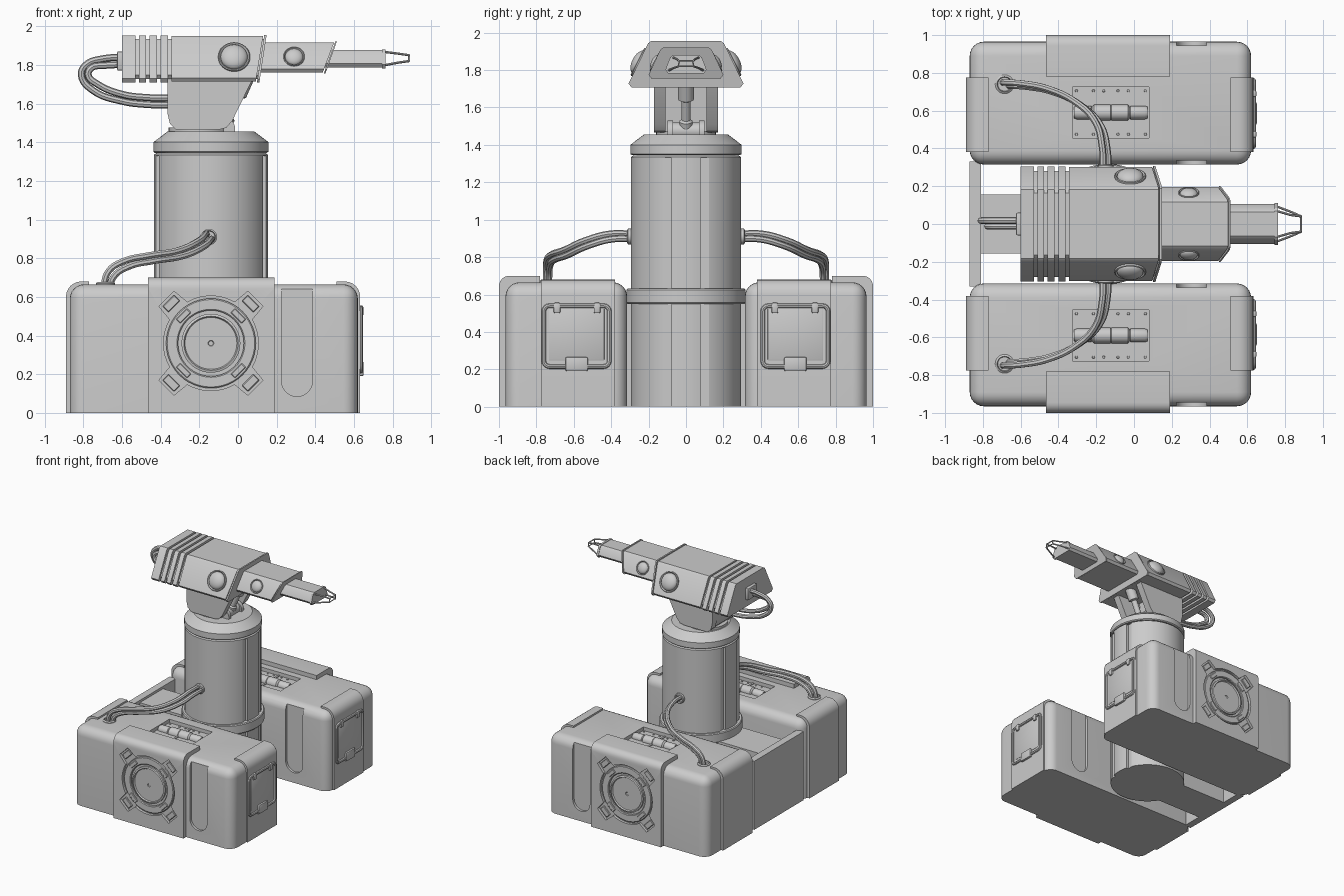
import bpy, bmesh, math
from mathutils import Vector, Matrix

if "Cube" in bpy.data.objects:
    bpy.data.objects.remove(bpy.data.objects["Cube"])

def finish(name, bm, mirror=False):
    bmesh.ops.recalc_face_normals(bm, faces=bm.faces)
    me = bpy.data.meshes.new(name)
    bm.to_mesh(me)
    bm.free()
    ob = bpy.data.objects.new(name, me)
    bpy.context.collection.objects.link(ob)
    return dress(ob, mirror)

def dress(ob, mirror):
    bpy.ops.object.select_all(action='DESELECT')
    ob.select_set(True)
    bpy.context.view_layer.objects.active = ob
    bpy.ops.object.shade_smooth_by_angle(angle=math.radians(32))
    if mirror:
        m = ob.modifiers.new("mirror", 'MIRROR')
        m.use_axis = (False, True, False)
    return ob

def box(name, lo, hi, mirror=False, bevel=0, segs=2, keep_bottom=False, rot=None):
    lo, hi = Vector(lo), Vector(hi)
    bm = bmesh.new()
    bmesh.ops.create_cube(bm, size=1)
    bmesh.ops.scale(bm, vec=hi - lo, verts=bm.verts)
    if bevel:
        es = [e for e in bm.edges if not (keep_bottom and all(v.co.z < 0 for v in e.verts))]
        bmesh.ops.bevel(bm, geom=es, offset=bevel, segments=segs, profile=0.5, affect='EDGES')
    bm.transform(Matrix.Translation((lo + hi) / 2) @ (rot or Matrix()))
    return finish(name, bm, mirror)

def prism(name, pts, axis, a, b, mirror=False):
    """Extrude a 2D outline along x (y,z points) or y (x,z points)."""
    bm = bmesh.new()
    def put(p, t):
        return bm.verts.new((t, p[0], p[1]) if axis == 'x' else (p[0], t, p[1]))
    r0, r1 = [put(p, a) for p in pts], [put(p, b) for p in pts]
    n = len(pts)
    bm.faces.new(r0)
    bm.faces.new(r1)
    for i in range(n):
        bm.faces.new((r0[i], r0[(i + 1) % n], r1[(i + 1) % n], r1[i]))
    return finish(name, bm, mirror)

def lathe(name, prof, at=(0, 0, 0), axis=(0, 0, 1), n=48, mirror=False):
    bm = bmesh.new()
    rings = [[bm.verts.new((r * math.cos(2 * math.pi * i / n), r * math.sin(2 * math.pi * i / n), h))
              for i in range(n)] for r, h in prof]
    for p, q in zip(rings, rings[1:]):
        for i in range(n):
            bm.faces.new((p[i], p[(i + 1) % n], q[(i + 1) % n], q[i]))
    bmesh.ops.remove_doubles(bm, verts=bm.verts, dist=1e-5)
    bm.transform(Matrix.Translation(at) @ Vector(axis).to_track_quat('Z', 'Y').to_matrix().to_4x4())
    return finish(name, bm, mirror)

def tube(name, pts, r, mirror=False, cyclic=False, kind='BEZIER'):
    cu = bpy.data.curves.new(name, 'CURVE')
    cu.dimensions, cu.bevel_depth, cu.bevel_resolution = '3D', r, 2
    cu.use_fill_caps, cu.resolution_u = True, 6
    sp = cu.splines.new(kind)
    if kind == 'BEZIER':
        sp.bezier_points.add(len(pts) - 1)
        for bp, p in zip(sp.bezier_points, pts):
            bp.co, bp.handle_left_type, bp.handle_right_type = p, 'AUTO', 'AUTO'
    else:
        sp.points.add(len(pts) - 1)
        for q, p in zip(sp.points, pts):
            q.co = (*p, 1)
    sp.use_cyclic_u = cyclic
    ob = bpy.data.objects.new(name, cu)
    bpy.context.collection.objects.link(ob)
    bpy.ops.object.select_all(action='DESELECT')
    ob.select_set(True)
    bpy.context.view_layer.objects.active = ob
    bpy.ops.object.convert(target='MESH')
    return dress(bpy.context.view_layer.objects.active, mirror)

def cut(ob, *cutters):
    for c in cutters:
        m = ob.modifiers.new("cut", 'BOOLEAN')
        m.operation, m.solver, m.object = 'DIFFERENCE', 'EXACT', c
        bpy.context.view_layer.objects.active = ob
        bpy.ops.object.modifier_move_to_index(modifier="cut", index=0)
        bpy.ops.object.modifier_apply(modifier="cut")
        bpy.data.objects.remove(c)
    return dress(ob, False)

def arc(cx, cz, r, a0, a1, n=6):
    return [(cx + r * math.cos(math.radians(a0 + (a1 - a0) * i / n)),
             cz + r * math.sin(math.radians(a0 + (a1 - a0) * i / n))) for i in range(n + 1)]

# side pods with shallow slots and a top recess
pod = box("side_pods", (-.87, .315, 0), (.62, .965, .665), True, .075, 6, True)
slot = arc(.305, .165, .08, 180, 360, 14) + [(.385, .8), (.225, .8)]
cut(pod, prism("c1", slot, 'y', .945, 1.1), prism("c2", slot, 'y', .2, .335),
    box("c3", (-.325, .455, .635), (.08, .725, .8)))

# end straps and outer band wrapping the pods
prism("front_straps", [(.58, 0), (.632, 0)] + arc(.552, .6, .08, 0, 90) + [(.51, .68), (.51, .62), (.58, .58)],
      'y', .38, .775, True)
prism("rear_straps", [(-.83, 0), (-.89, 0)] + arc(-.81, .6, .08, 180, 90) + [(-.77, .68), (-.77, .62), (-.83, .58)],
      'y', .38, .775, True)
band = prism("outer_bands", [(.93, 0), (1, 0)] + arc(.945, .645, .055, 0, 90) + [(.78, .7), (.78, .63), (.9, .63), (.93, .6)],
             'x', -.465, .19, True)

# round vent set into each outer band
VX, VZ = -.14, .36
star = []
for k in range(4):
    d = 45 + 90 * k
    c, s = math.cos(math.radians(d)), math.sin(math.radians(d))
    star += arc(VX, VZ, .245, d - 75, d - 15, 8)
    star += [(VX + .325 * c + w * s, VZ + .325 * s - w * c) for w in (.055, -.055)]
cut(band, prism("c4", star, 'y', .978, 1.1))
lathe("vent_rings", [(.17, 0), (.232, 0), (.232, .013), (.226, .018), (.176, .018), (.17, .013), (.17, 0)],
      (VX, .976, VZ), (0, 1, 0), 48, True)
lathe("vent_discs", [(0, 0), (.152, 0), (.152, .018), (.14, .022), (.134, .012), (.015, .012), (.012, .007), (0, .007)],
      (VX, .976, VZ), (0, 1, 0), 48, True)
for k in range(4):
    a = math.radians(45 + 90 * k)
    x, z = VX + .2 * math.cos(a), VZ + .2 * math.sin(a)
    R = Matrix.Rotation(-a, 4, 'Y')
    box(f"vent_bars_{k}", (x - .016, .98, z - .04), (x + .016, 1.0, z + .04), True, .004, 1, rot=R)
    x, z = VX + .29 * math.cos(a), VZ + .29 * math.sin(a)
    box(f"vent_lugs_{k}", (x - .022, .97, z - .042), (x + .022, .992, z + .042), True, .004, 1, rot=R)

# top hatch: latch roller, centre seam and rivets
lathe("latch_rollers", [(0, -.195), (.03, -.195), (.036, -.18), (.036, -.105), (.03, -.1), (.042, -.09), (.042, -.003),
      (.038, 0), (.042, .003), (.042, .09), (.03, .1), (.036, .105), (.036, .18), (.03, .195), (0, .195)],
      (-.1225, .59, .638), (1, 0, 0), 20, True)
box("hatch_seams", (-.13, .457, .63), (-.115, .723, .642), True)
for i, x in enumerate((-.305, -.215, -.16, -.085, -.03, .06)):
    for j, y in enumerate((.475, .705)):
        lathe(f"hatch_rivets_{i}_{j}", [(0, 0), (.008, 0), (.006, .006), (0, .007)], (x, y, .634), n=8, mirror=True)

# front access doors: panel, wire frame, hinges, clasp
box("door_panels", (.6, .435, .245), (.636, .735, .53), True, .008, 2)
loop = [(y, z) for cy, cz, a in ((.73, .51, 0), (.44, .51, 90), (.44, .245, 180), (.73, .245, 270))
        for y, z in arc(cy, cz, .03, a, a + 90, 4)]
tube("door_frames", [(.634, y, z) for y, z in loop], .012, True, True, 'POLY')
for i, y in enumerate((.475, .69)):
    box(f"door_hinges_{i}", (.61, y - .018, .5), (.648, y + .018, .556), True, .008, 2)
box("door_clasps", (.61, .525, .19), (.65, .645, .265), True, .008, 2)

# rear frame joining the pods
box("rear_crossbar", (-.87, -.33, 0), (-.81, .33, .58))
box("rear_spine", (-.82, -.155, 0), (-.3, .155, .56))

# central column
CX = -.14
column = lathe("column", [(0, 0), (.295, 0), (.295, 1.335), (.28, 1.345), (0, 1.345)], (CX, 0, 0), n=64)
grooves = []
for sx in (-1, 1):
    for y in (-.1, .1):
        x = CX + sx * .285
        grooves.append(box("c", (x - .02, y - .022, -.1), (x + .02, y + .022, 1.33)))
cut(column, *grooves)
lathe("column_collar", [(.28, .55), (.312, .55), (.318, .557), (.318, .625), (.312, .632), (.28, .632), (.28, .55)], (CX, 0, 0), n=64)
lathe("column_cap", [(0, 1.345), (.29, 1.345), (.298, 1.352), (.298, 1.4), (.225, 1.455), (0, 1.455)], (CX, 0, 0), n=64)

# pod cables and their sockets
path = [(-.15, .27, .91), (-.155, .4, .91), (-.19, .53, .875), (-.3, .64, .825), (-.45, .71, .8),
        (-.58, .735, .77), (-.655, .74, .72), (-.685, .74, .63)]
for i, d in enumerate((-.017, .017)):
    tube(f"pod_cables_{i}", [(x - d * .8, y + d * .5, z + d * .8) for x, y, z in path], .018, True)
lathe("column_sockets", [(0, 0), (.042, 0), (.042, .03), (.034, .035), (.03, .02), (0, .02)], (-.15, .28, .91), (0, 1, 0), 20, True)
lathe("pod_sockets", [(0, 0), (.05, 0), (.05, .02), (.04, .028), (.036, .018), (0, .018)], (-.685, .74, .65), n=24, mirror=True)

# yoke, turntable and lift piston
lathe("turntable", [(0, 1.45), (.16, 1.45), (.16, 1.475), (0, 1.475)], (-.2, 0, 0), n=32)
side = [(-.365, 1.725), (-.365, 1.55), (-.352, 1.495), (-.32, 1.465), (-.1, 1.465), (-.06, 1.475), (-.03, 1.51), (.075, 1.725)]
prism("yoke_sides", side, 'y', .11, .17, True)
prism("yoke_core", [(-.36, 1.725), (-.36, 1.55), (-.345, 1.495), (-.32, 1.47), (-.17, 1.47), (-.15, 1.725)], 'y', -.12, .12)
lathe("piston_pivot", [(0, -.075), (.045, -.075), (.045, .075), (0, .075)], (-.075, 0, 1.475), (0, 1, 0), 24)
lathe("pivot_ears", [(0, 0), (.06, 0), (.06, .03), (0, .03)], (-.075, .07, 1.47), (0, 1, 0), 24, True)
lathe("piston", [(0, 0), (.035, 0), (.035, .05), (.024, .06), (.024, .17), (.042, .18), (.042, .3), (0, .3)],
      (-.07, 0, 1.48), (.11, 0, .25), 20)

# tapered gun sections, front end slanted
def gun(name, x0, xb, xt, hb, ht, z0, z1, slant_back=False):
    half = [(hb - .015, z0), (hb, z0 + .02), (ht + .008, z1 - .012), (ht - .008, z1)]
    sec = half + [(-y, z) for y, z in reversed(half)]
    bm = bmesh.new()
    rows = []
    for end in (0, 1):
        rows.append([])
        for y, z in sec:
            sl = (xt - xb) * (z - z0) / (z1 - z0)
            x = xb + sl if end else x0 + (sl if slant_back else 0)
            rows[-1].append(bm.verts.new((x, y, z)))
        bm.faces.new(rows[-1])
    for i in range(8):
        j = (i + 1) % 8
        bm.faces.new((rows[0][i], rows[0][j], rows[1][j], rows[1][i]))
    return finish(name, bm)

gun("gun_body", -.345, .092, .13, .302, .19, 1.713, 1.95)
gun("gun_body_rim", .098, .11, .148, .307, .195, 1.708, 1.955, True)
gun("gun_core", -.58, .1, .135, .28, .172, 1.728, 1.935)
for i, (a, b) in enumerate(((-.6, -.53), (-.512, -.476), (-.457, -.42), (-.401, -.363))):
    gun(f"cooling_fin_{i}", a, b, b, .305, .19, 1.71, 1.953)
gun("gun_mid", .09, .438, .497, .195, .125, 1.76, 1.915)
gun("gun_mid_rim", .444, .452, .511, .2, .13, 1.755, 1.92, True)
gun("barrel", .4, .745, .745, .105, .072, 1.787, 1.876)
gun("barrel_rim", .745, .762, .762, .11, .077, 1.782, 1.88)

# side domes in ring sockets
tilt = Vector((0, .89, .455))
for nm, x, y, r in (("large", -.02, .25, .078), ("small", .29, .16, .052)):
    ring = [(r * .8, -.02), (r * 1.06, -.02), (r * 1.06, .008), (r, .012), (r * .9, .004), (r * .8, -.02)]
    lathe(f"{nm}_dome_sockets", ring, (x, y, 1.84), tilt, 32, True)
    dome = [(r * .9 * math.cos(math.radians(a)), r * .5 * math.sin(math.radians(a))) for a in range(0, 91, 15)]
    lathe(f"{nm}_domes", [(0, -.02), (r * .9, -.02)] + dome, (x, y, 1.84), tilt, 32, True)

# muzzle prongs and tip frame
for nm, z0, z1, z2, y0 in (("lower", 1.797, 1.812, 1.82, .095), ("upper", 1.868, 1.858, 1.85, .07)):
    tube(f"{nm}_prongs", [(.75, y0, z0), (.83, y0 * .68, z1), (.886, .04, z2)], .006, True, False, 'POLY')
tube("muzzle_frame", [(.885, -.042, 1.82), (.885, .042, 1.82), (.885, .035, 1.85), (.885, -.035, 1.85)], .005, False, True, 'POLY')

# rear cable loop
box("rear_socket", (-.625, -.06, 1.77), (-.59, .06, 1.87), bevel=.008)
for i, (y, d) in enumerate(((.018, .018), (-.012, -.018))):
    tube(f"rear_cable_{i}", [(-.59, y, 1.82 + d), (-.69, y, 1.815 + d), (-.775 - d * .8, y, 1.79 + d * .4),
         (-.792 - d, y, 1.745), (-.74 - d * .5, y, 1.685 - d), (-.6, y, 1.63 - d), (-.47, y, 1.613 - d), (-.35, y, 1.61 - d)], .018)
